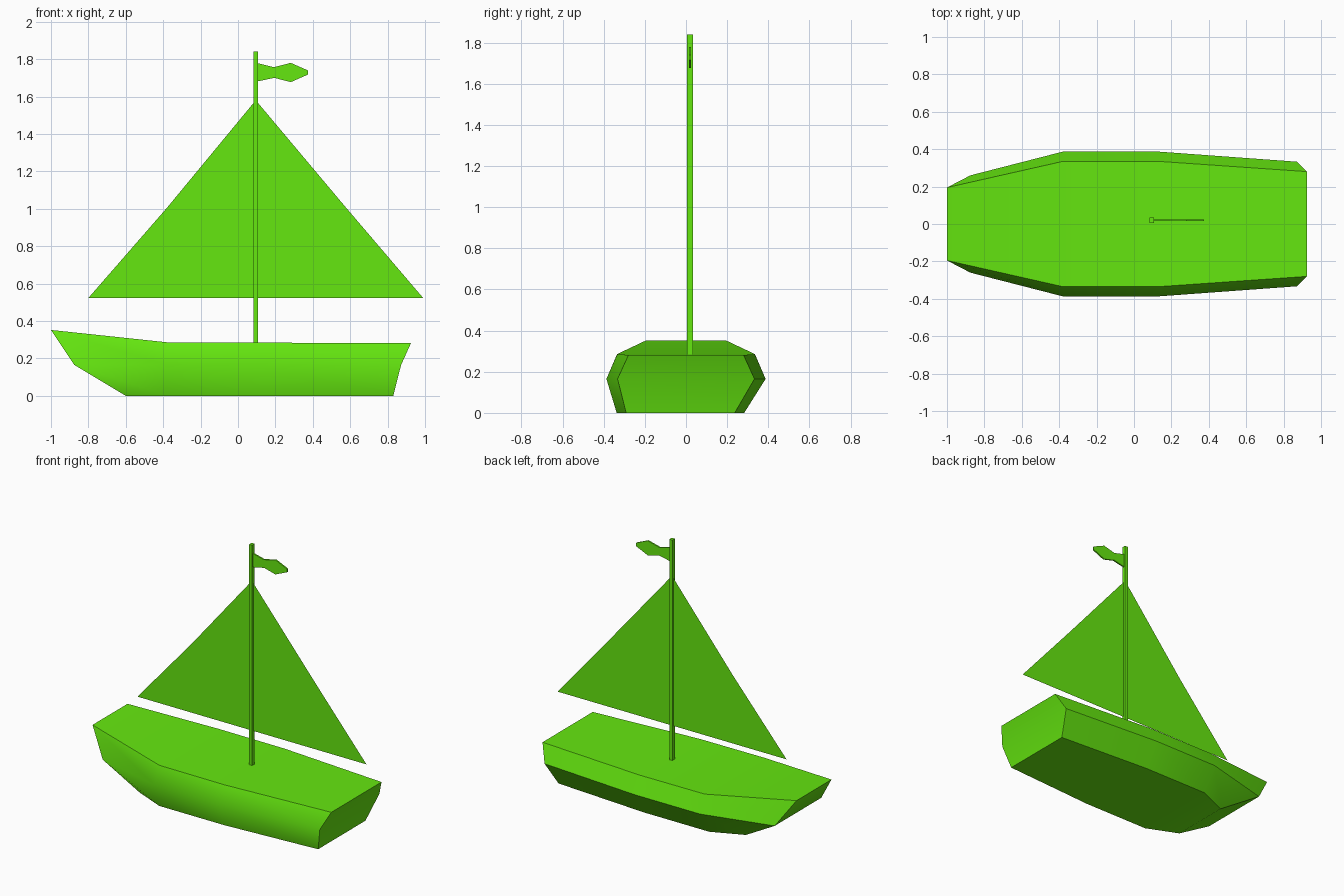
import bpy, bmesh, math

if "Cube" in bpy.data.objects:
    bpy.data.objects.remove(bpy.data.objects["Cube"])

green = bpy.data.materials.new("green_paint")
green.diffuse_color = (0.13, 0.8, 0.005, 1)
green.use_nodes = True
green.node_tree.nodes["Principled BSDF"].inputs["Base Color"].default_value = green.diffuse_color


def make_object(name, bm):
    bmesh.ops.recalc_face_normals(bm, faces=bm.faces)
    mesh = bpy.data.meshes.new(name)
    bm.to_mesh(mesh)
    bm.free()
    mesh.materials.append(green)
    obj = bpy.data.objects.new(name, mesh)
    bpy.context.collection.objects.link(obj)
    return obj


def outline(name, points, y, thickness=0.0):
    """Flat shape in the xz plane, optionally given thickness around y."""
    bm = bmesh.new()
    face = bm.faces.new([bm.verts.new((x, y - thickness / 2, z)) for x, z in points])
    if thickness:
        ext = bmesh.ops.extrude_face_region(bm, geom=[face], use_keep_orig=True)
        moved = [g for g in ext["geom"] if isinstance(g, bmesh.types.BMVert)]
        bmesh.ops.translate(bm, verts=moved, vec=(0, thickness, 0))
    return make_object(name, bm)


# Hull: four stations from bow to stern, each with (x, half width, z) at
# deck, widest line and keel level; the flat bottom sits slightly off centre
stations = [
    ((-1.0, 0.195, 0.352), (-0.875, 0.26, 0.165), (-0.6, 0.215, 0)),
    ((-0.38, 0.335, 0.286), (-0.38, 0.387, 0.165), (-0.38, 0.31, 0)),
    ((0.13, 0.335, 0.284), (0.13, 0.387, 0.165), (0.13, 0.31, 0)),
    ((0.925, 0.28, 0.282), (0.872, 0.333, 0.165), (0.83, 0.264, 0)),
]
bottom_shift = -0.027
bm = bmesh.new()
rings = []
for station in stations:
    left, right = [], []
    for x, w, z in station:
        shift = bottom_shift if z == 0 else 0
        left.append(bm.verts.new((x, -w + shift, z)))
        right.append(bm.verts.new((x, w + shift, z)))
    rings.append(left + right[::-1])
for a, b in zip(rings, rings[1:]):
    for i in range(6):
        j = (i + 1) % 6
        bm.faces.new((a[i], a[j], b[j], b[i]))
for ring in (rings[0], rings[-1]):      # bow and stern, split at the widest line
    bm.faces.new((ring[0], ring[1], ring[4], ring[5]))
    bm.faces.new((ring[1], ring[2], ring[3], ring[4]))
hull = make_object("hull", bm)
bpy.context.view_layer.objects.active = hull
hull.select_set(True)
bpy.ops.object.shade_smooth_by_angle(angle=math.radians(50))

# Mast
MAST_X, MAST_Y = 0.095, 0.02
outline("mast", [(MAST_X - 0.012, 0.27), (MAST_X + 0.012, 0.27),
                 (MAST_X + 0.012, 1.84), (MAST_X - 0.012, 1.84)], MAST_Y, 0.028)

# Sail: a single thin sheet through the mast
outline("sail", [(-0.8, 0.523), (0.99, 0.523), (0.57, 1.015),
                 (MAST_X, 1.58), (-0.38, 1.005)], MAST_Y)

# Wavy pennant
outline("flag", [(0.1, 1.78), (0.192, 1.757), (0.282, 1.78), (0.373, 1.74),
                 (0.373, 1.717), (0.282, 1.677), (0.194, 1.70), (0.1, 1.68)],
        MAST_Y, 0.01)
